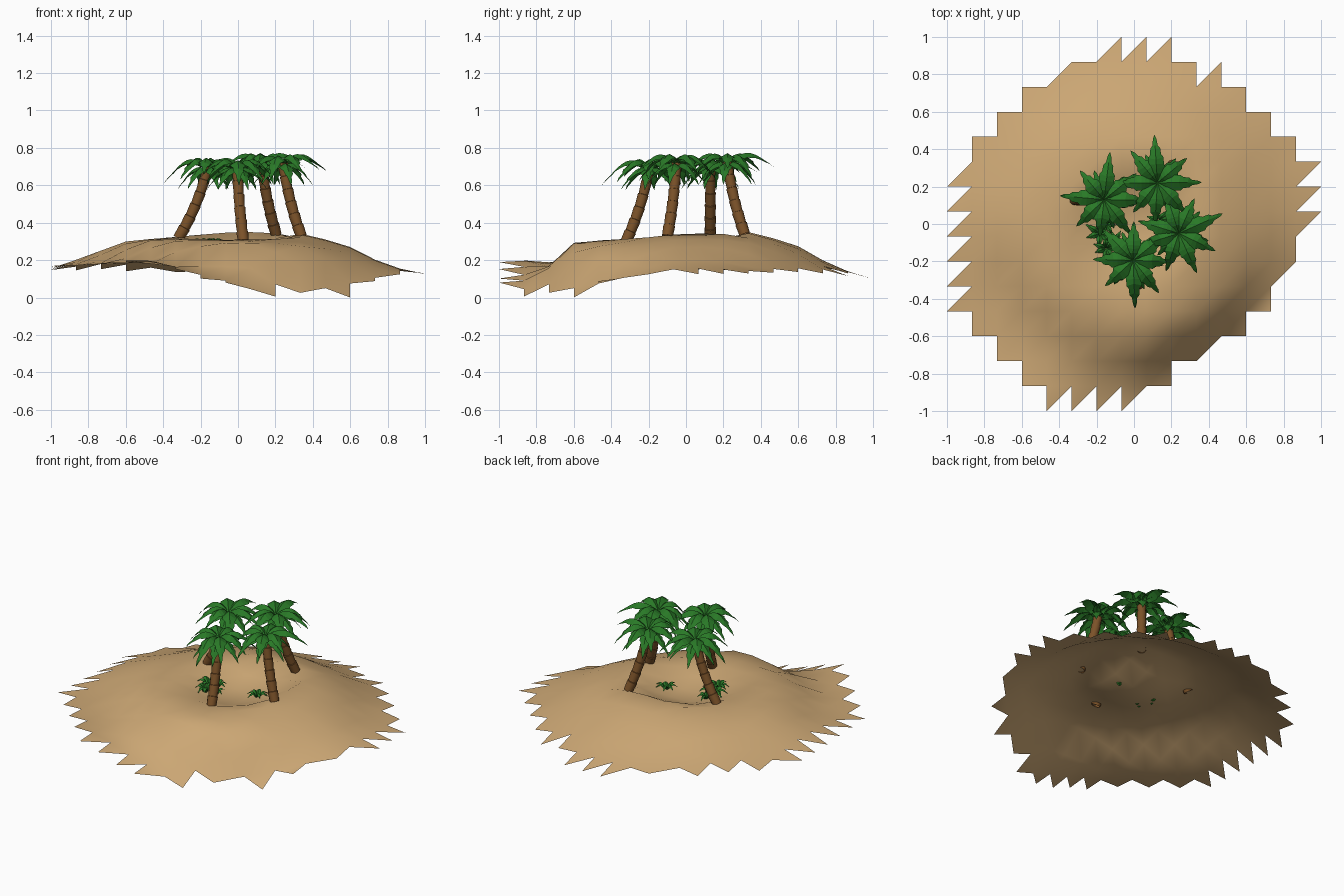
import bpy, bmesh, math, random
from mathutils import Vector

if "Cube" in bpy.data.objects:
    bpy.data.objects.remove(bpy.data.objects["Cube"])

random.seed(4)


def material(name, rgb):
    m = bpy.data.materials.new(name)
    m.diffuse_color = (*rgb, 1)
    m.use_nodes = True
    m.node_tree.nodes["Principled BSDF"].inputs["Base Color"].default_value = m.diffuse_color
    return m


SAND = material("sand", (0.60, 0.385, 0.175))
BARK = material("bark brown", (0.20, 0.085, 0.022))
LEAF = material("palm green", (0.022, 0.19, 0.02))


def finish(bm, name, mat, smooth=False, angle=None):
    me = bpy.data.meshes.new(name)
    bm.to_mesh(me)
    bm.free()
    me.materials.append(mat)
    for p in me.polygons:
        p.use_smooth = smooth
    if angle:
        me.set_sharp_from_angle(angle=math.radians(angle))
    ob = bpy.data.objects.new(name, me)
    bpy.context.collection.objects.link(ob)
    return ob


# --- island height: radial profiles every 30 degrees -----------------------
RADII = [0, 0.15, 0.35, 0.6, 0.8, 1.0]
RIM = [(.345, .27, .17, .125), (.35, .285, .165, .13), (.355, .28, .17, .11),
       (.355, .275, .16, .095), (.345, .285, .18, .12), (.33, .29, .20, .14),
       (.325, .30, .23, .15), (.32, .305, .19, .17), (.315, .30, .17, .20),
       (.31, .295, .10, .055), (.32, .27, .02, -.06), (.335, .25, .10, .07)]
TWEAK = {(9, 1): .005, (12, 3): .0, (8, 1): .045, (7, 0): .08, (9, 2): .07, (12, 4): .075,
         (11, 3): .05}   # lowest points of the front shore


def profile(k, r):
    zs = (0.225, 0.245) + RIM[k % 12]
    for a in range(5):
        if r <= RADII[a + 1] or a == 4:
            t = min(1, (r - RADII[a]) / (RADII[a + 1] - RADII[a]))
            return zs[a] + (zs[a + 1] - zs[a]) * t


def height(x, y):
    r = math.hypot(x, y)
    s = (math.degrees(math.atan2(y, x)) % 360) / 30
    k = int(s)
    t = s - k
    t = t * t * (3 - 2 * t)
    return max(0.0, profile(k, r) * (1 - t) + profile(k + 1, r) * t)


# --- island: 15 x 15 grid cut to a ragged round outline --------------------
FULL = [(0, 0), (3, 9), (2, 10), (1, 12), (1, 13), (1, 13), (1, 14), (1, 14),
        (1, 14), (1, 14), (1, 14), (2, 13), (3, 12), (5, 10), (0, 0)]
UPPER = [(4, 0), (5, 0), (6, 0), (7, 0), (10, 2), (13, 5), (14, 7), (14, 8), (14, 9)]
LOWER = [(0, j) for j in range(4, 10)] + [(4, 13), (10, 13), (6, 14), (7, 14), (8, 14)]

bm = bmesh.new()
grid = {}


def gv(i, j):
    if (i, j) not in grid:
        x, y = -1 + i * 2 / 15, -1 + j * 2 / 15
        grid[i, j] = bm.verts.new((x, y, TWEAK.get((i, j), height(x, y))))
    return grid[i, j]


def half(i, j, upper):
    third = gv(i, j + 1) if upper else gv(i + 1, j)
    tri = [gv(i, j), gv(i + 1, j + 1), third]
    bm.faces.new(tri if upper else tri[::-1])


for j, (a, b) in enumerate(FULL):
    for i in range(a, b):
        half(i, j, True)
        half(i, j, False)
for i, j in UPPER:
    half(i, j, True)
for i, j in LOWER:
    half(i, j, False)
finish(bm, "sand_island", SAND, smooth=True)


# --- palm parts ------------------------------------------------------------
def trunk(name, base, ctrl, top, r0=0.030, r1=0.026, segs=6, sides=12):
    """Stack of slightly flared rings along a bent path."""
    bm = bmesh.new()
    rings = []
    for k in range(segs):
        for t, flare in ((k / segs, 0.95), ((k + 0.97) / segs, 1.08)):
            p = base * (1 - t) ** 2 + ctrl * 2 * t * (1 - t) + top * t * t
            d = (ctrl - base) * (1 - t) + (top - ctrl) * t
            q = Vector((0, 0, 1)).rotation_difference(d)
            r = (r0 + (r1 - r0) * t) * flare
            rings.append([bm.verts.new(p + q @ Vector((
                r * math.cos(math.tau * s / sides), r * math.sin(math.tau * s / sides), 0)))
                for s in range(sides)])
    for lo, hi in zip(rings, rings[1:]):
        for s in range(sides):
            n = (s + 1) % sides
            bm.faces.new((lo[s], lo[n], hi[n], hi[s]))
    bm.faces.new(rings[-1])
    finish(bm, name, BARK, smooth=True, angle=35)


def frond(bm, at, ang, length, width, rise, droop):
    """Folded pointed leaf with small teeth, arching out and down."""
    out = Vector((math.cos(ang), math.sin(ang), 0))
    side = Vector((-out.y, out.x, 0))
    widths = [.25, .62, .85, 1, .86, .88, .62, .56, .30, .2]
    rows = []
    for k, w in enumerate(widths):
        t = k / len(widths)
        z = rise * math.sin(min(1, t * 1.6) * math.pi / 2) - droop * t ** 2.2
        mid = at + out * length * t + Vector((0, 0, z))
        off = w * width / 2
        sweep = out * length * (0.04 if k % 2 else 0)
        low = Vector((0, 0, -off * 0.6))
        rows.append([bm.verts.new(mid + side * off + low + sweep), bm.verts.new(mid),
                     bm.verts.new(mid - side * off + low + sweep)])
    tip = bm.verts.new(at + out * length * 1.03 + Vector((0, 0, rise - droop)))
    for a, b in zip(rows, rows[1:]):
        bm.faces.new((a[0], a[1], b[1], b[0]))
        bm.faces.new((a[1], a[2], b[2], b[1]))
    bm.faces.new((rows[-1][0], rows[-1][1], tip))
    bm.faces.new((rows[-1][1], rows[-1][2], tip))


def crown(name, at, start):
    bm = bmesh.new()
    for k in range(8):   # main spreading fronds, one of them longer
        frond(bm, at, start + k * math.tau / 8 + random.uniform(-.1, .1),
              .25 if k == 0 else random.uniform(.19, .235), .095, .075,
              random.uniform(.10, .18))
    for k in range(6):   # shorter hanging fronds below
        frond(bm, at - Vector((0, 0, .015)), start + .4 + k * math.tau / 6,
              .16, .08, .035, .14)
    finish(bm, name, LEAF)


# base x, y / crown x, y, z / first frond angle
PALMS = [(-.32, .13, -.16, .13, .70, 1.5), (.03, -.325, -.005, -.195, .695, -1.6),
         (.205, .315, .125, .22, .725, 1.57), (.34, -.1, .24, -.05, .72, .4)]
for n, (bx, by, cx, cy, cz, ang) in enumerate(PALMS, 1):
    base = Vector((bx, by, height(bx, by) - .012))
    top = Vector((cx, cy, cz))
    ctrl = base.lerp(top, 0.5) + Vector(((cx - bx) * .18, (cy - by) * .18, -.02))
    trunk(f"palm_trunk_{n}", base, ctrl, top)
    crown(f"palm_crown_{n}", top - Vector((0, 0, .002)), ang)


# --- low plants in the hollow between the palms ------------------------------
def bush(name, x, y, size):
    bm = bmesh.new()
    at = Vector((x, y, height(x, y) + .002))
    for k in range(7):
        frond(bm, at, k * math.tau / 7 + random.uniform(-.2, .2),
              size * random.uniform(.7, 1), size * .42, size * .75, size * .45)
    finish(bm, name, LEAF)


for n, (x, y, s) in enumerate([(-.15, -.13, .085), (-.18, -.05, .09), (-.15, .0, .07),
                               (-.10, -.09, .07), (.13, .02, .075)], 1):
    bush(f"ground_plant_{n}", x, y, s)
